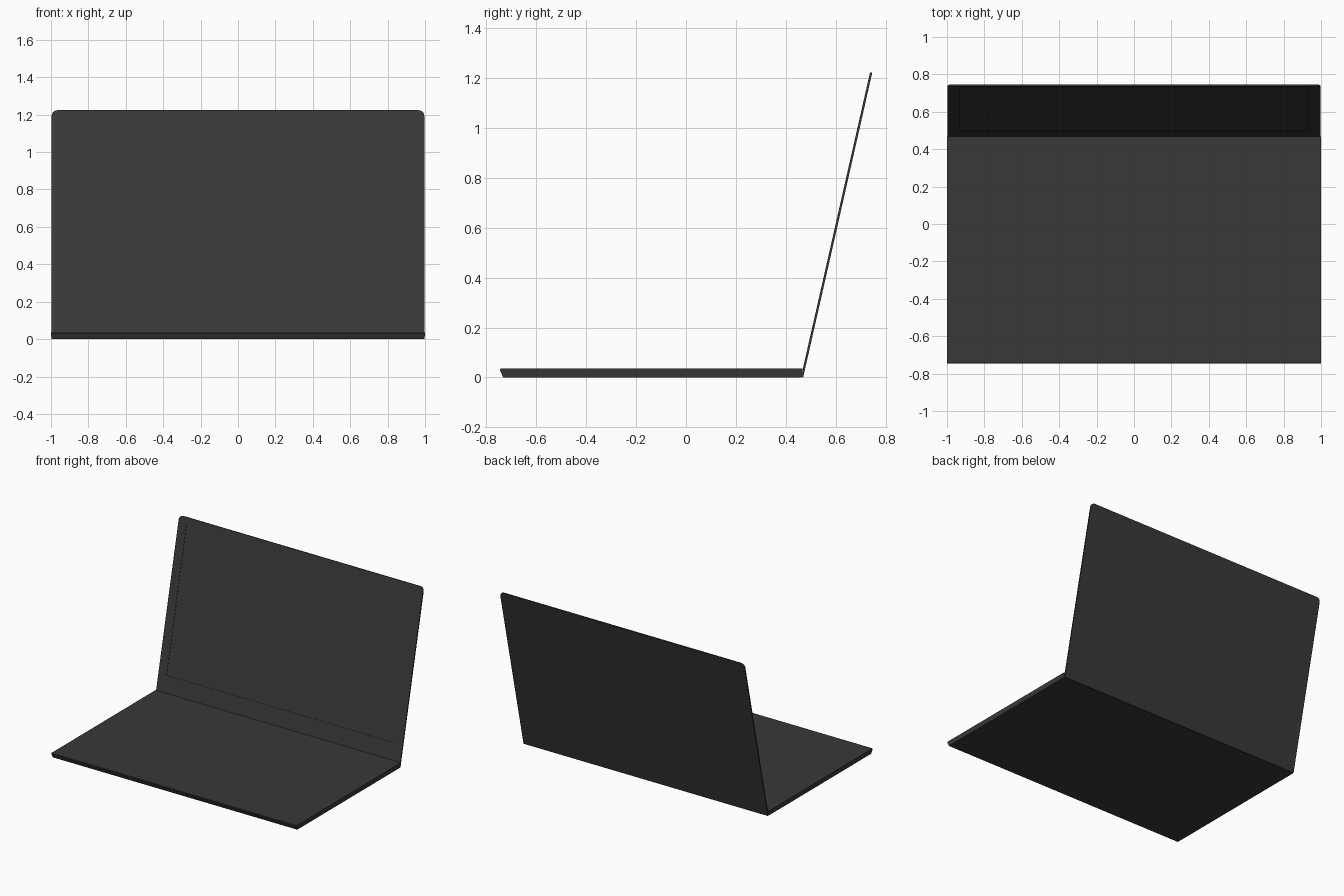
import bpy, bmesh, math
from mathutils import Matrix

if "Cube" in bpy.data.objects:
    bpy.data.objects.remove(bpy.data.objects["Cube"])

grey = bpy.data.materials.new("dark_grey")
grey.diffuse_color = (0.04, 0.04, 0.04, 1)
grey.use_nodes = True
grey.node_tree.nodes["Principled BSDF"].inputs["Base Color"].default_value = grey.diffuse_color

HALF_Y = 0.746
TILT = math.atan2(0.277, 1.222)      # lid leans back
THICK = 0.009
HINGE_Y = 0.468


def finish(bm, name):
    bmesh.ops.recalc_face_normals(bm, faces=bm.faces[:])
    me = bpy.data.meshes.new(name)
    bm.to_mesh(me)
    bm.free()
    me.materials.append(grey)
    ob = bpy.data.objects.new(name, me)
    bpy.context.collection.objects.link(ob)
    return ob


# Base: shallow slab, undercut at the front, following the lid at the back
bm = bmesh.new()
profile = [(-0.733, 0), (-HALF_Y, 0.030), (-HALF_Y + 0.002, 0.036),
           (HINGE_Y - 0.001, 0.036), (HINGE_Y - 0.006, 0)]
ends = []
for s in (-1, 1):
    vs = [bm.verts.new((s * (0.997 if z == 0 else 1.0), y, z)) for y, z in profile]
    ends.append(vs)
    bm.faces.new(vs)
n = len(profile)
for i in range(n):
    j = (i + 1) % n
    bm.faces.new((ends[0][i], ends[0][j], ends[1][j], ends[1][i]))
finish(bm, "keyboard_base")

# Lid: thin panel with rounded top corners, built upright then tilted
W, H, R = 0.996, 1.253, 0.03
outline = [(-W, 0), (W, 0)]
for cx, a0 in ((W - R, 0), (-W + R, 90)):
    for k in range(7):
        a = math.radians(a0 + 15 * k)
        outline.append((cx + R * math.cos(a), H - R + R * math.sin(a)))
bm = bmesh.new()
back = [bm.verts.new((x, THICK, z)) for x, z in outline]
front = [bm.verts.new((x, 0, z)) for x, z in outline]
bm.faces.new(back)
n = len(outline)
for i in range(n):
    j = (i + 1) % n
    bm.faces.new((back[i], back[j], front[j], front[i]))

# Bezel around the screen opening
sx, s0, s1 = 0.93, 0.155, 1.205
hole = [bm.verts.new((x, 0, z)) for x, z in ((-sx, s0), (sx, s0), (sx, s1), (-sx, s1))]
bm.faces.new((front[0], front[1], hole[1], hole[0]))
bm.faces.new((front[1], *front[2:9], hole[2], hole[1]))
bm.faces.new((front[8], front[9], hole[3], hole[2]))
bm.faces.new((*front[9:], front[0], hole[0], hole[3]))

# Screen slightly recessed
screen = [bm.verts.new((v.co.x, 0.003, v.co.z)) for v in hole]
for i in range(4):
    j = (i + 1) % 4
    bm.faces.new((hole[i], hole[j], screen[j], screen[i]))
bm.faces.new(screen)
bm.transform(Matrix.Translation((0, HINGE_Y - 0.007, 0.002))
             @ Matrix.Rotation(-TILT, 4, 'X'))
finish(bm, "screen_lid")
